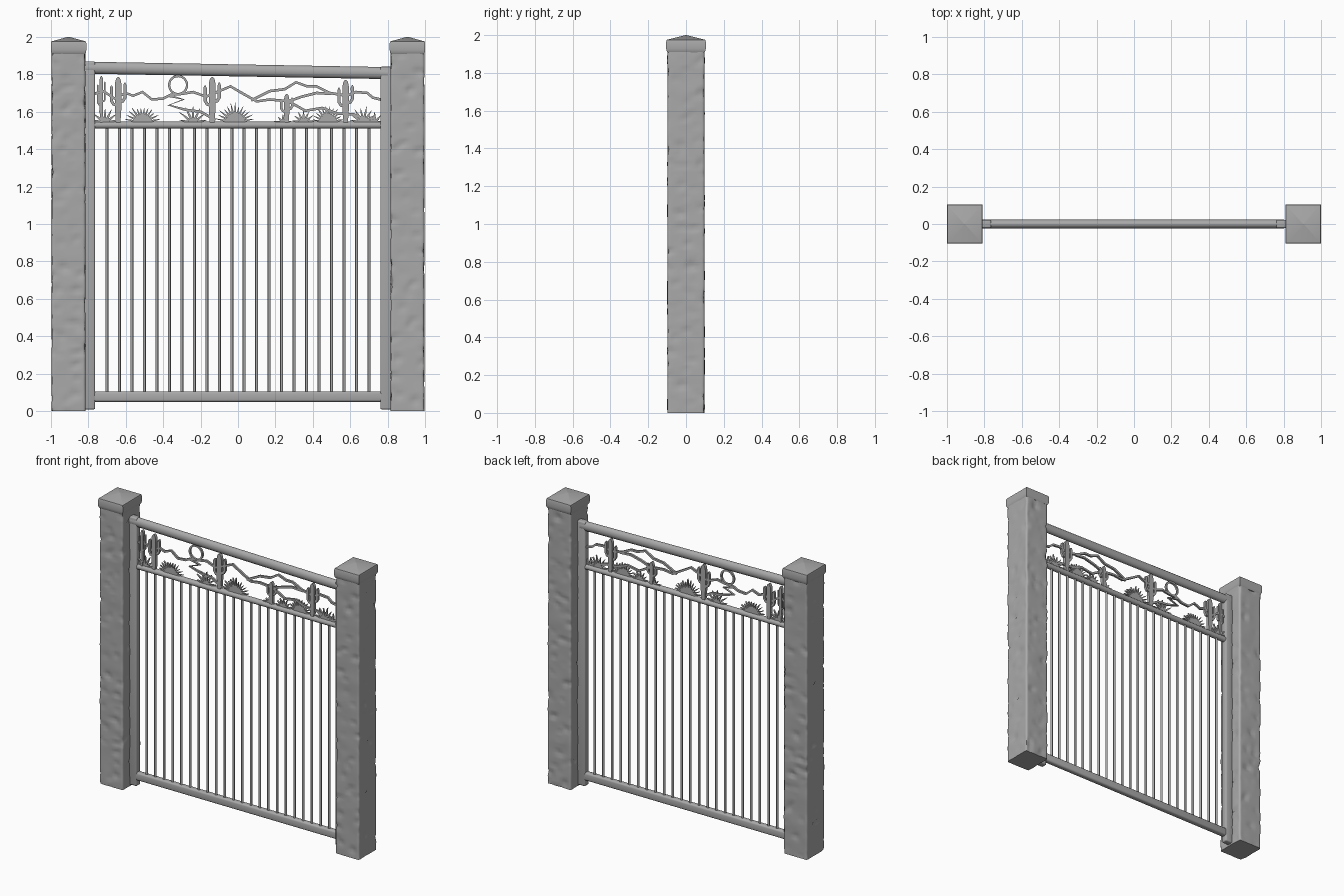
import bpy, bmesh, math, random
from mathutils import Vector, noise

random.seed(4)
if "Cube" in bpy.data.objects:
    bpy.data.objects.remove(bpy.data.objects["Cube"])

grey = bpy.data.materials.new("plain_grey")
grey.use_nodes = True
GREY = (0.4, 0.4, 0.4, 1)
grey.diffuse_color = GREY
grey.node_tree.nodes["Principled BSDF"].inputs["Base Color"].default_value = GREY


def finish(name, bm, angle=35):
    bmesh.ops.recalc_face_normals(bm, faces=bm.faces)
    mesh = bpy.data.meshes.new(name)
    bm.to_mesh(mesh)
    bm.free()
    mesh.materials.append(grey)
    obj = bpy.data.objects.new(name, mesh)
    bpy.context.collection.objects.link(obj)
    bpy.ops.object.select_all(action='DESELECT')
    obj.select_set(True)
    bpy.context.view_layer.objects.active = obj
    bpy.ops.object.shade_smooth_by_angle(angle=math.radians(angle))
    return obj


def loft(bm, rings):
    """Skin a list of equal point rings and close both ends."""
    rows = [[bm.verts.new(p) for p in ring] for ring in rings]
    n = len(rows[0])
    for a, b in zip(rows, rows[1:]):
        for i in range(n):
            j = (i + 1) % n
            bm.faces.new((a[i], a[j], b[j], b[i]))
    bm.faces.new(rows[0])
    bm.faces.new(rows[-1])


def box_ring(cx, hx, hy, z):
    return [(cx + sx * hx, sy * hy, z) for sx, sy in ((-1, -1), (1, -1), (1, 1), (-1, 1))]


def rounded_box(name, x0, x1, hy, z0, z1, bevel):
    bm = bmesh.new()
    cx, hx = (x0 + x1) / 2, (x1 - x0) / 2
    loft(bm, [box_ring(cx, hx, hy, z0), box_ring(cx, hx, hy, z1)])
    bmesh.ops.bevel(bm, geom=bm.edges[:], offset=bevel, segments=3, profile=0.5, affect='EDGES')
    finish(name, bm, 50)


def rail(name, x0, z0, x1, z1, hy, hz, sides=16):
    bm = bmesh.new()
    angles = [math.tau * i / sides for i in range(sides)]
    loft(bm, [[(x, hy * math.cos(a), z + hz * math.sin(a)) for a in angles]
              for x, z in ((x0, z0), (x1, z1))])
    finish(name, bm, 50)


# Rough stone pillars with dented faces
def pillar(name, cx):
    bm = bmesh.new()
    loft(bm, [box_ring(cx, 0.09, 0.098, 0), box_ring(cx, 0.09, 0.098, 1.92)])
    upright = [e for e in bm.edges if abs(e.verts[0].co.z - e.verts[1].co.z) > 1]
    bmesh.ops.bevel(bm, geom=upright, offset=0.01, segments=2, profile=0.5, affect='EDGES')

    def slice_at(point, normal):
        bmesh.ops.bisect_plane(bm, geom=bm.verts[:] + bm.edges[:] + bm.faces[:],
                               plane_co=point, plane_no=normal)
    for k in range(-4, 5):
        slice_at((cx + k * 0.018, 0, 0), (1, 0, 0))
        slice_at((0, k * 0.02, 0), (0, 1, 0))
    for k in range(1, 110):
        slice_at((0, 0, k * 1.92 / 110), (0, 0, 1))
    for v in bm.verts:
        p = v.co
        patch = noise.noise(Vector((p.x * 18, p.y * 18, p.z * 24)))
        ripple = noise.noise(Vector((p.x * 9, p.y * 9, p.z * 11)) + Vector((7, 3, 5)))
        dent = max(0, patch - 0.2) * 0.022 + ripple * 0.003
        side = Vector((p.x - cx, p.y, 0))
        if side.length > 0.01:
            v.co -= side.normalized() * dent
    finish(name, bm, 60)


# Overhanging caps with a low pyramid top
def cap(name, cx):
    bm = bmesh.new()
    profile = [(0.93, 1.908), (0.98, 1.917), (1, 1.93), (1, 1.965), (0.97, 1.975), (0.02, 2.0)]
    loft(bm, [box_ring(cx, 0.095 * s, 0.105 * s, z) for s, z in profile])
    finish(name, bm, 40)


for side, sx in (("right", -1), ("left", 1)):
    pillar(side + "_pillar", sx * 0.905)
    cap(side + "_pillar_cap", sx * 0.905)

# Gate frame
rounded_box("right_stile", -0.825, -0.763, 0.022, 0.01, 1.868, 0.008)
rounded_box("left_stile", 0.76, 0.825, 0.022, 0.01, 1.84, 0.008)
rail("top_rail", -0.82, 1.835, 0.8, 1.806, 0.024, 0.032)
rail("middle_rail", -0.78, 1.528, 0.78, 1.528, 0.02, 0.019)
rounded_box("bottom_rail", -0.78, 0.78, 0.02, 0.05, 0.106, 0.012)

# Vertical bars
bm = bmesh.new()
BARS = 22
for i in range(BARS):
    x = -0.7 + 1.4 * i / (BARS - 1)
    loft(bm, [[(x + 0.008 * math.cos(a), 0.008 * math.sin(a), z)
               for a in [math.tau * k / 8 for k in range(8)]] for z in (0.09, 1.525)])
finish("gate_bars", bm, 50)


# Flat cut-out strips of varying width in the XZ plane
def strip(bm, points, widths, depth=0.007):
    pts = [Vector((x, 0, z)) for x, z in points]
    if not isinstance(widths, list):
        widths = [widths] * len(pts)
    rings = []
    for i, p in enumerate(pts):
        t = (pts[min(i + 1, len(pts) - 1)] - pts[max(i - 1, 0)]).normalized()
        n = Vector((-t.z, 0, t.x)) * widths[i] / 2
        d = Vector((0, depth, 0))
        rings.append([p + n + d, p + n - d, p - n - d, p - n + d])
    loft(bm, rings)


# Mountain ridges
bm = bmesh.new()
ridges = [
    [(-.77, 1.695), (-.72, 1.71), (-.66, 1.67), (-.6, 1.7), (-.56, 1.685), (-.51, 1.705),
     (-.46, 1.665), (-.4, 1.67), (-.36, 1.69), (-.3, 1.695), (-.24, 1.705), (-.17, 1.68),
     (-.1, 1.71), (-.04, 1.735), (.02, 1.7), (.1, 1.655), (.17, 1.665), (.27, 1.655),
     (.34, 1.68), (.42, 1.7), (.5, 1.695)],
    [(.07, 1.66), (.17, 1.71), (.25, 1.72), (.31, 1.757), (.37, 1.735), (.42, 1.735),
     (.49, 1.7), (.58, 1.685), (.63, 1.705), (.69, 1.7), (.72, 1.675), (.77, 1.663)],
    [(-.37, 1.685), (-.29, 1.665), (-.37, 1.635), (-.28, 1.61), (-.2, 1.6), (-.12, 1.555)],
    [(.27, 1.655), (.36, 1.605), (.45, 1.62), (.53, 1.59), (.62, 1.585), (.7, 1.55)],
]
for ridge in ridges:
    strip(bm, ridge, 0.014)
finish("mountain_ridges", bm)

# Sun ring
bm = bmesh.new()
ring = [[(-0.32 + r * math.cos(a), y, 1.742 + r * math.sin(a))
         for r, y in ((0.042, -0.007), (0.054, -0.007), (0.054, 0.007), (0.042, 0.007))]
        for a in [math.tau * k / 24 for k in range(25)]]
loft(bm, ring)
bmesh.ops.remove_doubles(bm, verts=bm.verts, dist=0.0001)
finish("sun_ring", bm)

# Branching cacti
GROUND = 1.54


def cactus(bm, x, height, size):
    top = GROUND + height
    strip(bm, [(x, GROUND), (x, GROUND + height * 0.3), (x, top - size), (x, top - size * 0.3), (x, top)],
          [size * 0.7, size, size, size * 0.7, size * 0.2], 0.011)
    for s, low, high in ((-1, 0.38, 0.82), (1, 0.45, 0.88)):
        z0, z1, out = GROUND + height * low, GROUND + height * high, x + s * size * 1.05
        strip(bm, [(x, z0), (x + s * size * 0.75, z0 + size * 0.2), (out, z0 + size * 0.7),
                   (out, z1 - size * 0.4), (out, z1)],
              [size * 0.5] * 4 + [size * 0.15], 0.009)


bm = bmesh.new()
for x, height, size in ((-.64, .245, .034), (-.73, .25, .018), (-.138, .245, .036),
                        (.575, .23, .034), (.26, .155, .028)):
    cactus(bm, x, height, size)
finish("cacti", bm)

# Spiky desert plants
bm = bmesh.new()
for x, reach, leaves in ((-.71, .09, 7), (-.51, .095, 12), (-.24, .09, 7), (-.015, .105, 13),
                         (.35, .07, 7), (.48, .095, 12), (.67, .09, 8), (.73, .06, 5), (.24, .05, 5)):
    for k in range(leaves):
        a = math.radians(12 + 156 * k / (leaves - 1))
        length = reach * random.uniform(0.8, 1.05)
        path = [(x + math.cos(a) * length * t, GROUND + math.sin(a) * length * t) for t in (0, 0.5, 1)]
        strip(bm, path, [0.01, 0.012, 0.002], 0.006)
finish("desert_plants", bm)
